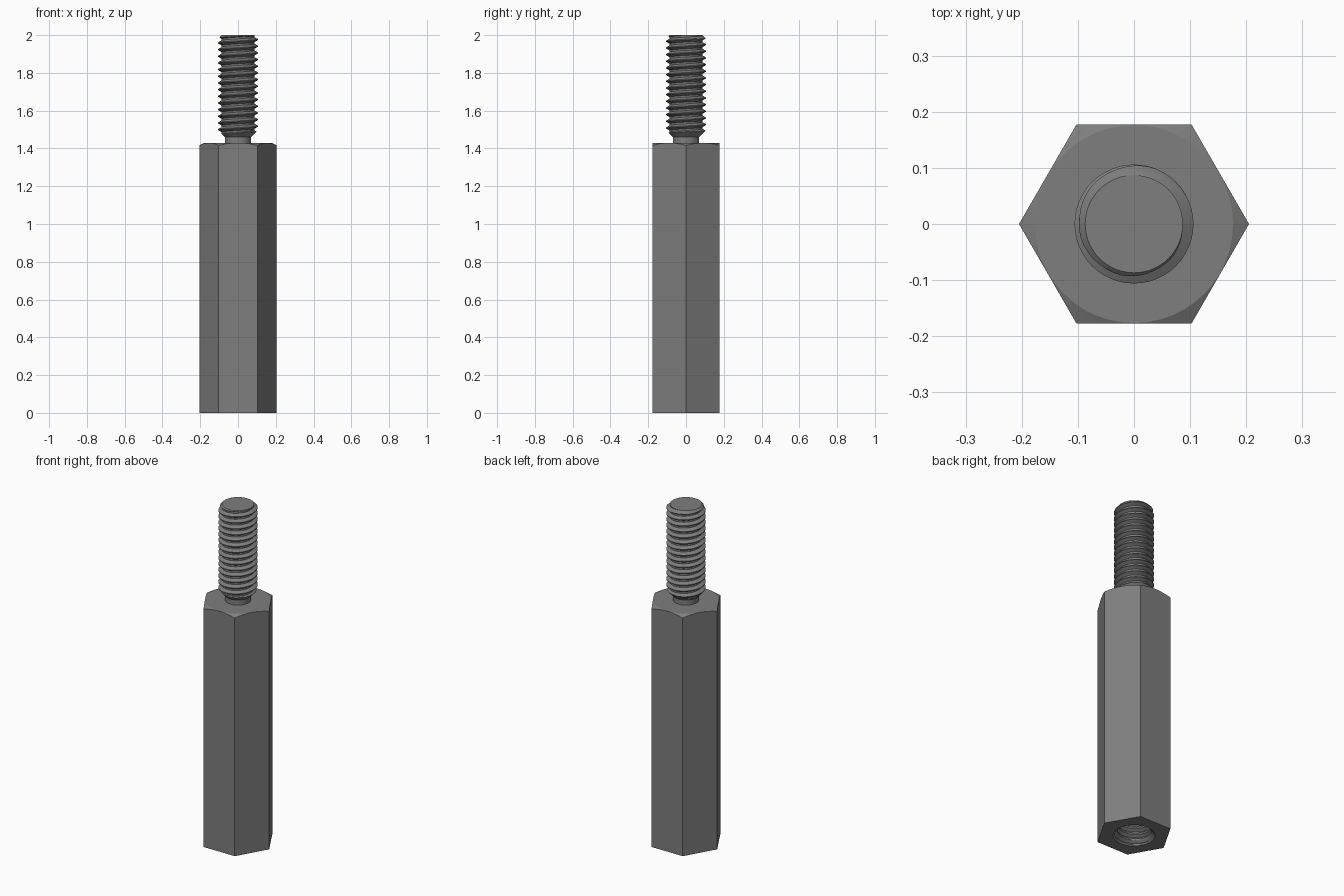
import bpy, bmesh, math

cube = bpy.data.objects.get("Cube")
if cube:
    bpy.data.objects.remove(cube, do_unlink=True)

N = 48            # segments around the axis
STEPS = 16        # profile steps per thread pitch
PITCH = 0.0353
APOTHEM = 0.1775
SHOULDER = 1.43   # top of the hexagonal body
NECK_R, NECK_TOP = 0.07, 1.46
MOUTH_R, BORE_TOP = 0.112, 0.6

steel = bpy.data.materials.new("dark_grey_steel")
steel.use_nodes = True
COLOUR = (0.21, 0.21, 0.21, 1)
steel.diffuse_color = COLOUR
bsdf = next(n for n in steel.node_tree.nodes if n.type == 'BSDF_PRINCIPLED')
bsdf.inputs["Base Color"].default_value = COLOUR


class Shell:
    """Collects faces by corner position, welding shared corners."""

    def __init__(self):
        self.bm = bmesh.new()
        self.known = {}

    def vert(self, p):
        key = tuple(round(c, 5) for c in p)
        if key not in self.known:
            self.known[key] = self.bm.verts.new(p)
        return self.known[key]

    def face(self, points):
        corners = list(dict.fromkeys(self.vert(p) for p in points))
        if len(corners) > 2 and not self.bm.faces.get(corners):
            self.bm.faces.new(corners)

    def loft(self, rings):
        for low, high in zip(rings, rings[1:]):
            for i in range(N):
                j = (i + 1) % N
                self.face((low[i], low[j], high[j], high[i]))

    def finish(self, name, inward=False):
        if inward:
            bmesh.ops.reverse_faces(self.bm, faces=self.bm.faces[:])
        mesh = bpy.data.meshes.new(name)
        self.bm.to_mesh(mesh)
        self.bm.free()
        mesh.materials.append(steel)
        obj = bpy.data.objects.new(name, mesh)
        bpy.context.collection.objects.link(obj)
        bpy.ops.object.select_all(action='DESELECT')
        obj.select_set(True)
        bpy.context.view_layer.objects.active = obj
        bpy.ops.object.shade_smooth_by_angle(angle=math.radians(25))


def polar(r, i, z):
    a = math.tau * i / N
    return (r * math.cos(a), r * math.sin(a), z)


def circle(r, z):
    return [polar(r, i, z) for i in range(N)]


def hex_radius(i):
    # distance to the hexagon outline, with corners on the x axis
    a = (math.tau * i / N) % (math.pi / 3) - math.pi / 6
    return APOTHEM / math.cos(a)


def thread(shell, z0, z1, minor, major, limit):
    """Right-handed helical surface, trimmed by limit(radius, z)."""
    last = math.ceil((z1 - z0) / PITCH * STEPS)

    def point(s, i):
        if i == N:
            s, i = min(s + STEPS, last), 0
        z = min(max(z0 + (s / STEPS + i / N) * PITCH, z0), z1)
        # flat root, flank, flat crest, flank
        k = s % STEPS
        lift = min(1, max(0, (6 - abs(k - 10)) / 5))
        return polar(limit(minor + (major - minor) * lift, z), i, z)

    for s in range(-STEPS, last):
        for i in range(N):
            shell.face((point(s, i), point(s, i + 1),
                        point(s + 1, i + 1), point(s + 1, i)))


# Hexagonal body with a conical chamfer on its upper corners
body = Shell()
flat_r = APOTHEM - 0.001
body.loft([
    circle(MOUTH_R, 0),
    [polar(hex_radius(i), i, 0) for i in range(N)],
    [polar(hex_radius(i), i, SHOULDER - 0.5 * (hex_radius(i) - flat_r)) for i in range(N)],
    circle(flat_r, SHOULDER),
    circle(NECK_R, SHOULDER),
])
body.finish("hex_body")


# Threaded stud with undercut neck and chamfered tip
def stud_limit(r, z):
    if z >= 2:
        return 0.087
    return min(r, NECK_R + (z - NECK_TOP), 0.087 + (2 - z))


stud = Shell()
stud.loft([circle(NECK_R, SHOULDER), circle(NECK_R, NECK_TOP)])
thread(stud, NECK_TOP, 2, 0.0865, 0.106, stud_limit)
stud.face(circle(0.087, 2))
stud.finish("threaded_stud")


# Threaded blind bore with countersunk mouth and drill-point end
def bore_limit(r, z):
    return 0.088 if z >= BORE_TOP else max(r, MOUTH_R - z)


bore = Shell()
thread(bore, 0, BORE_TOP, 0.088, 0.107, bore_limit)
bore.loft([circle(0.088, BORE_TOP), circle(0, BORE_TOP + 0.05)])
bore.finish("threaded_bore", inward=True)
